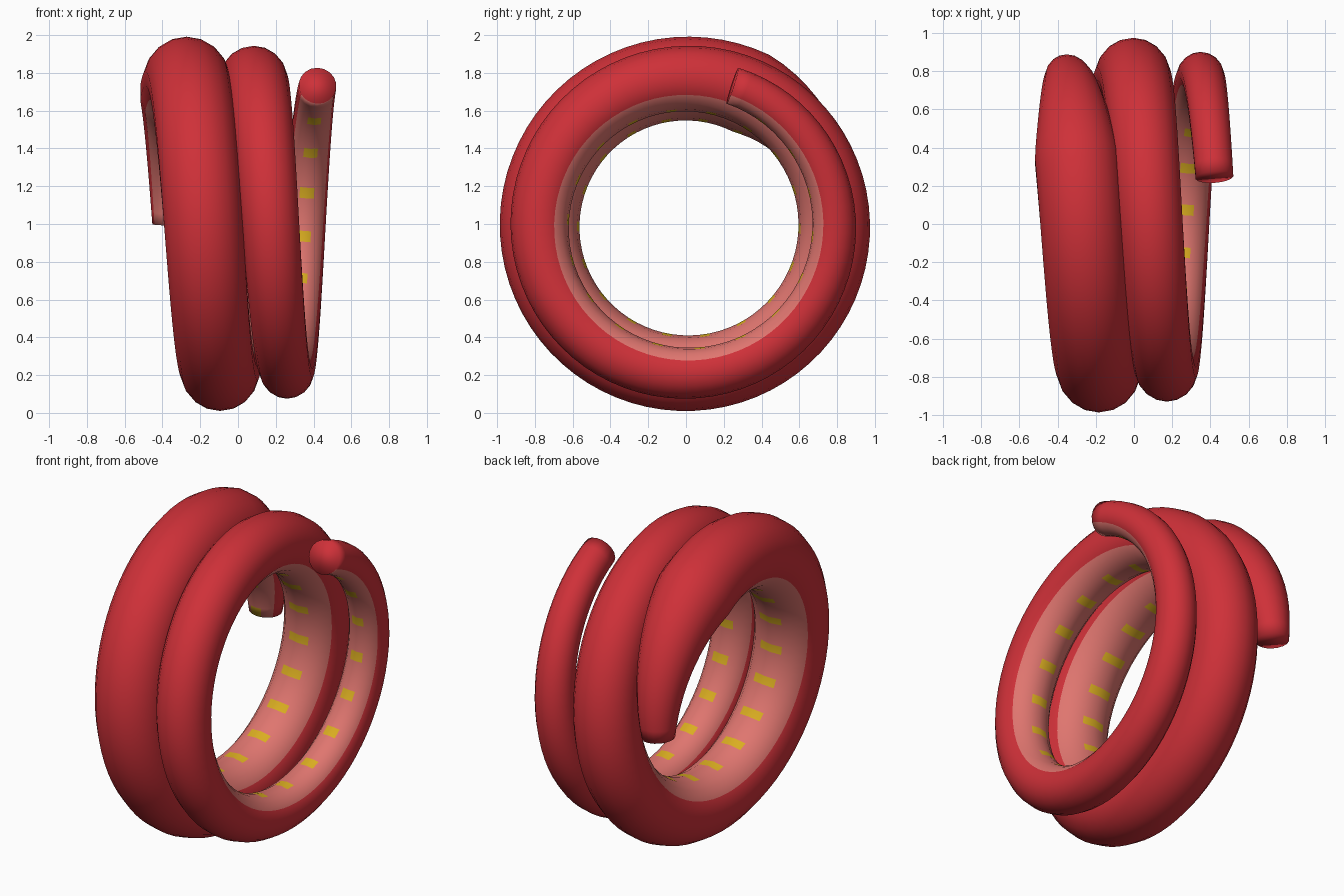
import bpy, bmesh
from math import sin, cos, pi, radians
from mathutils import Vector

if "Cube" in bpy.data.objects:
    bpy.data.objects.remove(bpy.data.objects["Cube"], do_unlink=True)


def material(name, rgb):
    mat = bpy.data.materials.new(name)
    mat.use_nodes = True
    mat.diffuse_color = (*rgb, 1)
    mat.node_tree.nodes["Principled BSDF"].inputs["Base Color"].default_value = (*rgb, 1)
    return mat


SEGMENTS, SIDES = 160, 18
COIL_RADIUS, PITCH = 0.78, 0.355
START, SWEEP = radians(72), radians(792)
CENTRE = Vector((0.35, 0.005, 0.99))
THICKNESS = [(0, 0.1), (0.5, 0.185), (0.92, 0.225), (1, 0.095)]


def tube_radius(t):
    """Thickness along the coil, swelling slowly and then tapering to the tail."""
    for (t0, r0), (t1, r1) in zip(THICKNESS, THICKNESS[1:]):
        if t <= t1:
            return r0 + (r1 - r0) * (t - t0) / (t1 - t0)
    return THICKNESS[-1][1]


def ring_points(t):
    """One cross-section of the coil; the first point faces the coil axis."""
    a = START - SWEEP * t
    outward = Vector((0, cos(a), sin(a)))
    tangent = Vector((-PITCH / (2 * pi), COIL_RADIUS * sin(a), -COIL_RADIUS * cos(a))).normalized()
    sideways = tangent.cross(outward)
    middle = CENTRE + outward * COIL_RADIUS + Vector((PITCH * a / (2 * pi), 0, 0))
    for j in range(SIDES):
        b = 2 * pi * j / SIDES
        yield middle + tube_radius(t) * (sideways * sin(b) - outward * cos(b))


# Coiled body: red outside, pink belly band, yellow patches on every fourth segment
bm = bmesh.new()
rings = [[bm.verts.new(p) for p in ring_points(i / SEGMENTS)] for i in range(SEGMENTS + 1)]
for i in range(SEGMENTS):
    for j in range(SIDES):
        k = (j + 1) % SIDES
        face = bm.faces.new((rings[i][j], rings[i][k], rings[i + 1][k], rings[i + 1][j]))
        from_belly = min(j, SIDES - 1 - j)
        if from_belly == 0 and i % 4 == 3:
            face.material_index = 2
        elif from_belly < 3:
            face.material_index = 1

# Flat ends
bm.faces.new(rings[0])
bm.faces.new(rings[-1])
bmesh.ops.recalc_face_normals(bm, faces=bm.faces)
for face in bm.faces:
    face.smooth = True

mesh = bpy.data.meshes.new("coiled_body")
bm.to_mesh(mesh)
bm.free()
for name, rgb in (("red skin", (0.62, 0.03, 0.04)),
                  ("pink belly", (0.74, 0.18, 0.16)),
                  ("yellow patch", (0.70, 0.42, 0.015))):
    mesh.materials.append(material(name, rgb))
body = bpy.data.objects.new("coiled_body", mesh)
bpy.context.collection.objects.link(body)
